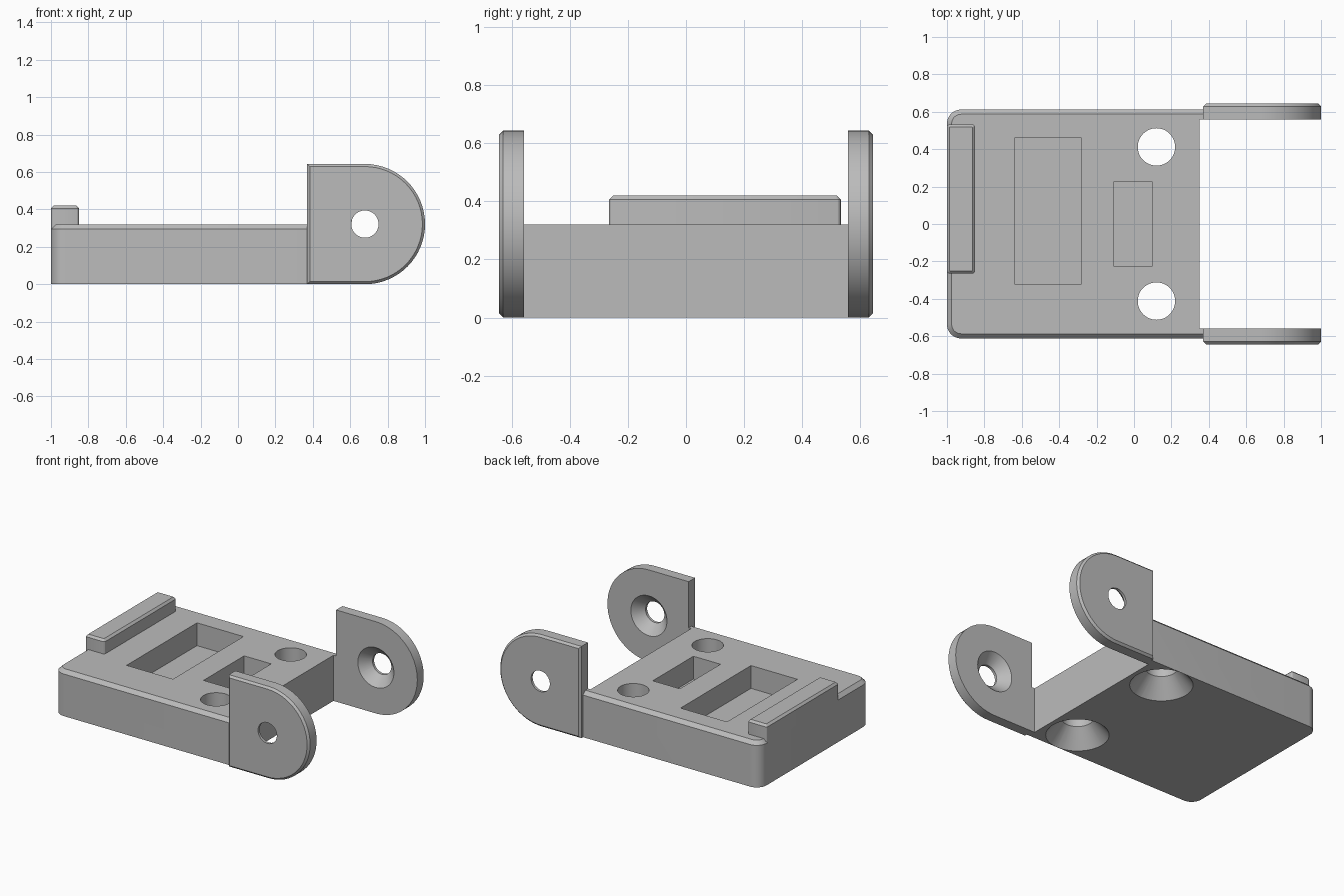
import bpy, bmesh
from math import sin, cos, pi, radians
from mathutils import Matrix, Vector

cube = bpy.data.objects.get("Cube")
if cube:
    bpy.data.objects.remove(cube, do_unlink=True)

GREY = (0.5, 0.5, 0.5, 1.0)
grey = bpy.data.materials.new("plain_grey")
grey.use_nodes = True
grey.diffuse_color = GREY
grey.node_tree.nodes["Principled BSDF"].inputs["Base Color"].default_value = GREY


def finish(bm, name):
    bmesh.ops.recalc_face_normals(bm, faces=bm.faces[:])
    mesh = bpy.data.meshes.new(name)
    bm.to_mesh(mesh)
    bm.free()
    mesh.materials.append(grey)
    ob = bpy.data.objects.new(name, mesh)
    bpy.context.collection.objects.link(ob)
    return ob


def box_mesh(lo, hi):
    lo, hi = Vector(lo), Vector(hi)
    bm = bmesh.new()
    bmesh.ops.create_cube(bm, size=1, matrix=Matrix.Translation((lo + hi) / 2)
                          @ Matrix.Diagonal((*(hi - lo), 1)))
    return bm


def bevel(bm, test, width, segments=1):
    """Bevel every edge whose two end points satisfy the test."""
    edges = [e for e in bm.edges if test(e.verts[0].co, e.verts[1].co)]
    bmesh.ops.bevel(bm, geom=edges, offset=width, segments=segments,
                    profile=0.5, affect='EDGES', clamp_overlap=True)


def frustum(center, axis, r1, r2, depth):
    """Round cutter running from center along axis."""
    bm = bmesh.new()
    axis = Vector(axis)
    turn = axis.to_track_quat('Z', 'Y').to_matrix().to_4x4()
    place = Matrix.Translation(Vector(center) + axis * depth / 2) @ turn
    bmesh.ops.create_cone(bm, cap_ends=True, segments=48, radius1=r1,
                          radius2=r2, depth=depth, matrix=place)
    return bm


def cut(ob, cutters):
    for bm in cutters:
        tool = finish(bm, "cutter")
        tool.hide_render = True
        mod = ob.modifiers.new("cut", 'BOOLEAN')
        mod.operation, mod.solver, mod.object = 'DIFFERENCE', 'EXACT', tool
        bpy.context.view_layer.objects.active = ob
        bpy.ops.object.modifier_apply(modifier=mod.name)
        bpy.data.objects.remove(tool, do_unlink=True)


def smooth(ob):
    bpy.ops.object.select_all(action='DESELECT')
    ob.select_set(True)
    bpy.context.view_layer.objects.active = ob
    bpy.ops.object.shade_smooth_by_angle(angle=radians(25))


# Base block: rounded at the closed end, chamfered round the top
TOP, JOINT = 0.32, 0.37
bm = box_mesh((-1, -0.612, 0), (JOINT, 0.612, TOP))
bevel(bm, lambda a, b: a.x < -0.99 and b.x < -0.99 and abs(a.z - b.z) > 0.1, 0.075, 8)
bevel(bm, lambda a, b: min(a.z, b.z) > TOP - 0.001
      and not (a.x > JOINT - 0.01 and b.x > JOINT - 0.01), 0.025)
base = finish(bm, "base_block")

# Gap between the ears, two pockets, two screw holes widened underneath
cutters = [box_mesh((0.35, -0.558, -0.1), (0.6, 0.558, 0.6)),
           box_mesh((-0.64, -0.32, 0.16), (-0.28, 0.46, 0.6)),
           box_mesh((-0.11, -0.225, 0.16), (0.1, 0.225, 0.6))]
for side in (-1, 1):
    spot = (0.12, side * 0.412)
    cutters.append(frustum((*spot, -0.1), (0, 0, 1), 0.1, 0.1, 0.6))
    cutters.append(frustum((*spot, -0.02), (0, 0, 1), 0.217, 0.1, 0.14))
cut(base, cutters)
smooth(base)

# Raised stop ridge at the closed end
bm = box_mesh((-1, -0.265, 0.295), (-0.85, 0.533, 0.42))
bevel(bm, lambda a, b: abs(a.z - b.z) > 0.1, 0.015, 3)
bevel(bm, lambda a, b: min(a.z, b.z) > 0.419, 0.025)
smooth(finish(bm, "stop_ridge"))

# Hinge ears: round-ended plates with a chamfered outer rim and countersunk hole
R = 0.3215
CX = 1 - R
for name, side in (("right_hinge_ear", -1), ("left_hinge_ear", 1)):
    inner, outer = side * 0.558, side * 0.643
    outline = [(JOINT, 2 * R), (JOINT, 0)]
    outline += [(CX + R * sin(i * pi / 32), R - R * cos(i * pi / 32)) for i in range(33)]
    bm = bmesh.new()
    face = bm.faces.new([bm.verts.new((x, inner, z)) for x, z in outline])
    made = bmesh.ops.extrude_face_region(bm, geom=[face])["geom"]
    for v in made:
        if isinstance(v, bmesh.types.BMVert):
            v.co.y = outer
    bmesh.ops.recalc_face_normals(bm, faces=bm.faces[:])
    bevel(bm, lambda a, b: min(abs(a.y), abs(b.y)) > 0.64, 0.014)
    ear = finish(bm, name)
    cut(ear, [frustum((CX, side * 0.5, R), (0, side, 0), 0.073, 0.073, 0.3),
              frustum((CX, side * 0.538, R), (0, side, 0), 0.16, 0.073, 0.087)])
    smooth(ear)
